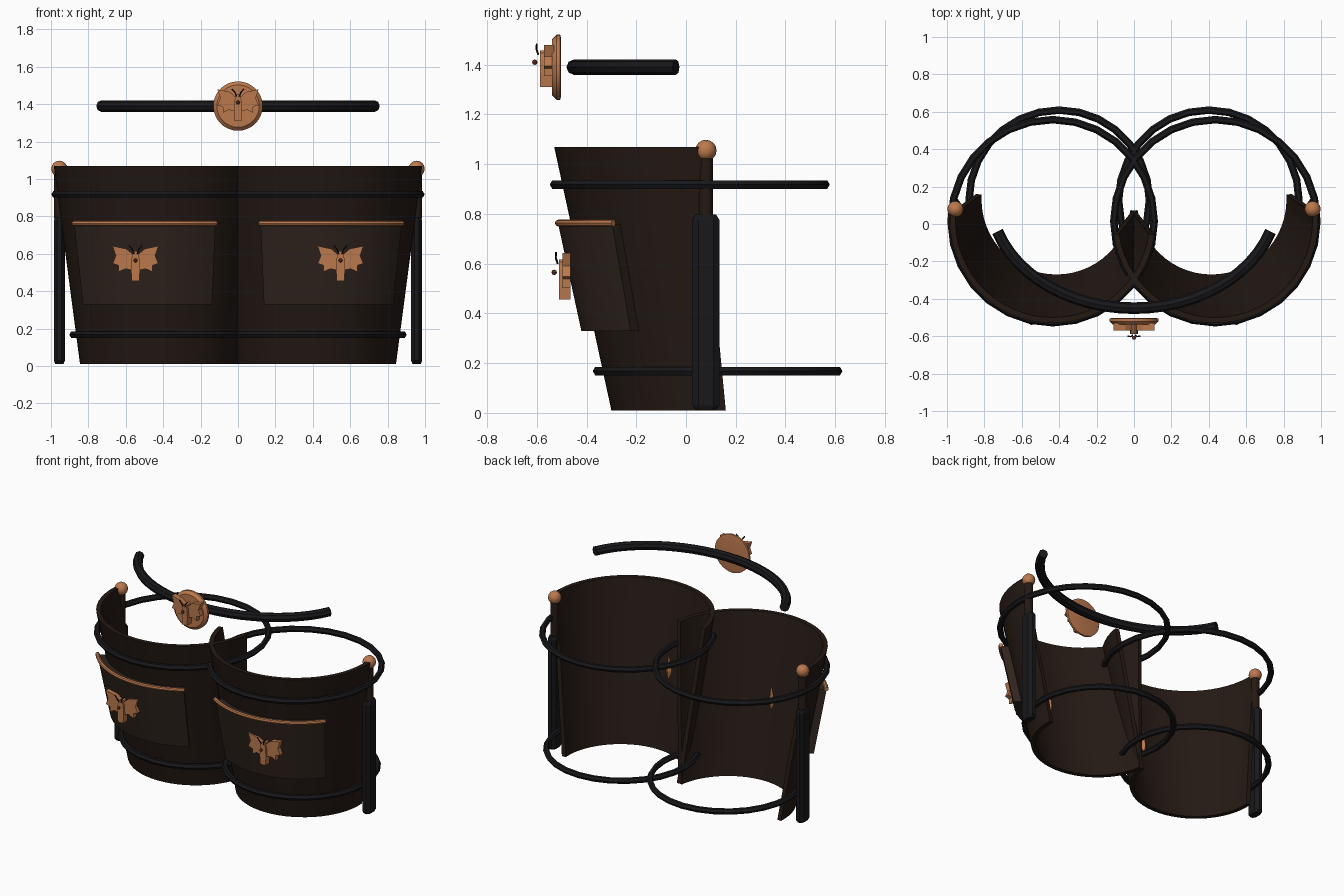
import bpy, bmesh
from math import sin, cos, pi, radians
from mathutils import Vector

if "Cube" in bpy.data.objects:
    bpy.data.objects.remove(bpy.data.objects["Cube"])


def material(name, rgb):
    m = bpy.data.materials.new(name)
    m.diffuse_color = (*rgb, 1)
    m.use_nodes = True
    m.node_tree.nodes["Principled BSDF"].inputs["Base Color"].default_value = m.diffuse_color
    return m


LEATHER = material("dark_leather", (0.018, 0.010, 0.007))
POCKET = material("pocket_leather", (0.030, 0.018, 0.013))
BLACK = material("black_strap", (0.009, 0.009, 0.011))
COPPER = material("copper", (0.50, 0.19, 0.075))
GEM = material("red_stone", (0.25, 0.05, 0.025))


def finish(name, bm, mat, mirror=False, smooth=True):
    bmesh.ops.recalc_face_normals(bm, faces=bm.faces)
    me = bpy.data.meshes.new(name)
    bm.to_mesh(me)
    bm.free()
    ob = bpy.data.objects.new(name, me)
    bpy.context.collection.objects.link(ob)
    me.materials.append(mat)
    if mirror:
        ob.modifiers.new("mirror", 'MIRROR').use_mirror_merge = False
    if smooth:
        bpy.ops.object.select_all(action='DESELECT')
        ob.select_set(True)
        bpy.context.view_layer.objects.active = ob
        bpy.ops.object.shade_smooth_by_angle(angle=radians(35))
    return ob


def loft(name, sections, mat, closed=False, mirror=False, smooth=True):
    """Skin a row of equal-sized cross-sections, capping open ends."""
    bm = bmesh.new()
    rows = [[bm.verts.new(p) for p in s] for s in sections]
    n = len(rows[0])
    for i in range(len(rows) if closed else len(rows) - 1):
        a, b = rows[i], rows[(i + 1) % len(rows)]
        for j in range(n):
            k = (j + 1) % n
            bm.faces.new((a[j], a[k], b[k], b[j]))
    if not closed:
        bm.faces.new(rows[0])
        bm.faces.new(rows[-1])
    return finish(name, bm, mat, mirror, smooth)


def tube(name, pts, r, mat, sides=6, closed=False, mirror=False, side=Vector((0, 0, 1))):
    pts = [Vector(p) for p in pts]
    n = len(pts)
    secs = []
    for i, p in enumerate(pts):
        q0 = pts[(i - 1) % n] if closed else pts[max(i - 1, 0)]
        q1 = pts[(i + 1) % n] if closed else pts[min(i + 1, n - 1)]
        u = (q1 - q0).cross(side).normalized()
        v = (q1 - q0).cross(u).normalized()
        secs.append([p + u * r * cos(2 * pi * j / sides) + v * r * sin(2 * pi * j / sides)
                     for j in range(sides)])
    return loft(name, secs, mat, closed, mirror)


def wall(a, z, off=0.0):
    """Point on the leaning, flaring leg wall; angle 0 faces the front."""
    t = (z - 0.01) / 1.06
    r = 0.43 + 0.12 * t + off
    return (0.415 + 0.02 * t + r * sin(a), 0.13 - 0.11 * t - r * cos(a), z)


def angles(a0, a1, n):
    return [radians(a0 + (a1 - a0) * i / n) for i in range(n + 1)]


def slab(name, a0, a1, z0, z1, inner, outer, mat, n=28):
    loft(name, [[wall(a, z1, outer), wall(a, z0, outer), wall(a, z0, inner), wall(a, z1, inner)]
                for a in angles(a0, a1, n)], mat, mirror=True)


# Leg panels, pockets and copper pocket edging
slab("leg_panel", -82, 94, 0.01, 1.07, -0.03, 0.0, LEATHER)
slab("pocket", -33, 52, 0.33, 0.76, 0.0, 0.052, POCKET, 14)
tube("pocket_trim", [wall(a, 0.763, 0.05) for a in angles(-33.5, 52.5, 16)], 0.014, COPPER, 8, mirror=True)

# Full straps around each leg
for name, cx, cy, r, z in (("upper_strap", 0.435, 0.015, 0.543, 0.918),
                           ("lower_strap", 0.40, 0.127, 0.482, 0.168)):
    tube(name, [(cx + r * cos(a), cy + r * sin(a), z) for a in angles(0, 360, 28)[:-1]],
         0.02, BLACK, 6, closed=True, mirror=True)

# Side daggers: sheath, grip, pommel
outline = [(-.03, -.03), (-.012, -.055), (.012, -.055), (.03, -.03),
           (.03, .03), (.012, .055), (-.012, .055), (-.03, .03)]
loft("dagger_sheath", [[(0.955 + x * s, 0.08 + y * s, z) for x, y in outline]
                       for z, s in ((0.012, 0.75), (0.03, 1), (0.775, 1), (0.797, 0.75))],
     BLACK, mirror=True, smooth=False)
tube("dagger_grip", [(0.955, 0.08, 0.79), (0.955, 0.08, 1.03)], 0.028, LEATHER, 12,
     mirror=True, side=Vector((0, 1, 0)))


def ball(name, c, r, mat, mirror, seg=16, squash=1.0):
    bm = bmesh.new()
    bmesh.ops.create_uvsphere(bm, u_segments=seg, v_segments=max(seg // 2, 4), radius=r)
    for v in bm.verts:
        v.co.y *= squash
        v.co += Vector(c)
    finish(name, bm, mat, mirror)


ball("dagger_pommel", (0.955, 0.08, 1.055), 0.043, COPPER, True)

# Neck strap
tube("neck_strap", [(0.77 * sin(a), 0.15 - 0.6 * cos(a), 1.39) for a in angles(-71.5, 71.5, 24)],
     0.031, BLACK, 8)

# Medallion disc with bevelled front
loft("medallion", [[(r * cos(a), y, 1.39 + r * sin(a)) for a in angles(0, 360, 32)[:-1]]
                   for y, r in ((-0.503, 0.118), (-0.506, 0.132), (-0.520, 0.132), (-0.538, 0.113))], COPPER)

# Moth emblem: half outlines, mirrored about its own middle
WINGS = [(0, .03), (.018, .035), (.05, .062), (.123, .077), (.105, .025), (.122, -.017),
         (.09, -.027), (.09, -.062), (.055, -.045), (.02, -.052), (0, -.05)]
BODY = [(0, .052), (.013, .042), (.021, .01), (.024, -.05), (.02, -.11), (0, -.11)]


def emblem(prefix, cx, z, y_back, y_front, mirror, s=1.0):
    step = (y_front - y_back) * 0.3
    for part, half, front in (("wings", WINGS, y_front - step), ("body", BODY, y_front)):
        full = half + [(-x, h) for x, h in reversed(half[1:-1])]
        loft(prefix + part, [[(cx + x * s, y, z + h * s) for x, h in full] for y in (y_back, front)],
             COPPER, mirror=mirror, smooth=False)
    ball(prefix + "stone", (cx, y_front - 0.02, z), 0.011, GEM, mirror, 8)
    for k in (-1, 1):
        tube(prefix + "antenna", [(cx + k * .008 * s, y_front - .006, z + .035 * s),
                                  (cx + k * .018 * s, y_front - .014, z + .06 * s),
                                  (cx + k * .036 * s, y_front - .012, z + .08 * s)],
             0.004, BLACK, 5, mirror=mirror, side=Vector((0, 1, 0)))


emblem("pocket_moth_", 0.548, 0.565, -0.465, -0.51, True)
emblem("medallion_moth_", 0.0, 1.41, -0.53, -0.588, False, 0.9)

# Copper spike showing through the inside of each panel
loft("inner_spike", [[(0.395 + w * sin(i * pi / 2), -0.375 + 0.9 * w * cos(i * pi / 2), z) for i in range(4)]
                     for z, w in ((0.47, 0.012), (0.52, 0.022), (0.63, 0.003))],
     COPPER, mirror=True, smooth=False)
